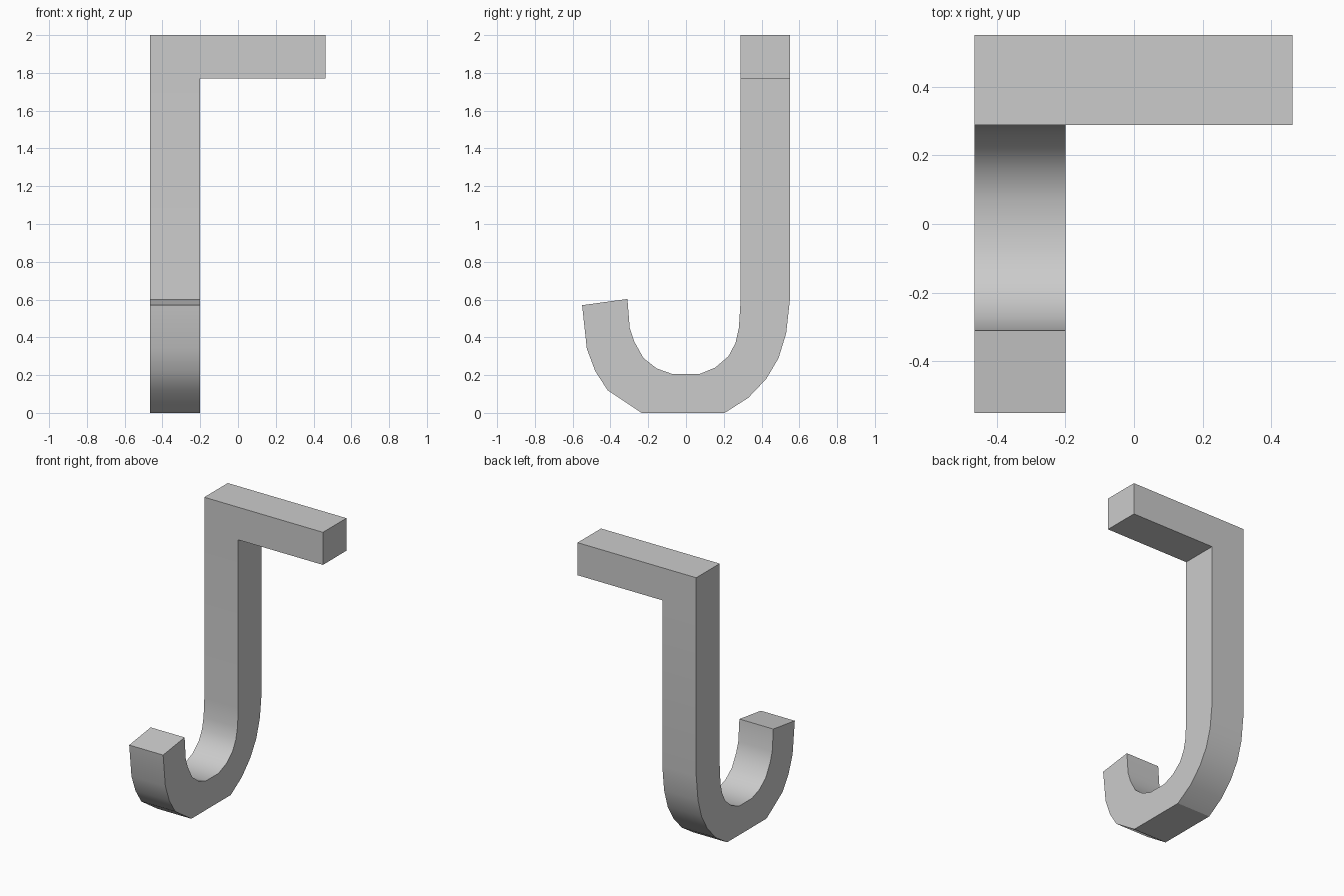
import bpy, bmesh, math

cube = bpy.data.objects.get("Cube")
if cube:
    bpy.data.objects.remove(cube, do_unlink=True)

# Plain grey metal
grey = bpy.data.materials.new("grey")
grey.use_nodes = True
colour = (0.6, 0.6, 0.6, 1)
grey.diffuse_color = colour
grey.node_tree.nodes["Principled BSDF"].inputs["Base Color"].default_value = colour

LEFT, RIGHT, ARM_END = -0.465, -0.2, 0.462
BACK, FRONT = 0.55, 0.288
ARM_BOTTOM, TOP = 1.77, 2.0

# Side profile of the hook in (y, z): outer bend, then inner bend
outer = [(BACK, ARM_BOTTOM), (BACK, 0.6), (0.53, 0.42), (0.49, 0.29),
         (0.425, 0.18), (0.33, 0.08), (0.205, 0), (-0.235, 0),
         (-0.415, 0.12), (-0.48, 0.22), (-0.525, 0.34), (-0.55, 0.57)]
inner = [(-0.31, 0.603), (-0.298, 0.45), (-0.275, 0.38), (-0.225, 0.29),
         (-0.155, 0.235), (-0.07, 0.205), (0.07, 0.205), (0.155, 0.24),
         (0.225, 0.3), (0.262, 0.37), (0.28, 0.45), (FRONT, 0.58),
         (FRONT, ARM_BOTTOM)]

bm = bmesh.new()


def extrude(face, offset):
    """Extrude a face by an offset and return the new end face."""
    result = bmesh.ops.extrude_face_region(bm, geom=[face])["geom"]
    moved = [g for g in result if isinstance(g, bmesh.types.BMVert)]
    bmesh.ops.translate(bm, vec=offset, verts=moved)
    bm.faces.remove(face)
    return next(g for g in result if isinstance(g, bmesh.types.BMFace))


# Hook and post
side = bm.faces.new([bm.verts.new((LEFT, y, z)) for y, z in outer + inner])
copy = side.copy()
extrude(side, (RIGHT - LEFT, 0, 0))
bm.normal_update()

# Corner block, then the arm reaching sideways from it
shoulder = next(f for f in bm.faces
                if all(abs(v.co.z - ARM_BOTTOM) < 1e-4 for v in f.verts))
extrude(shoulder, (0, 0, TOP - ARM_BOTTOM))
corner = next(f for f in bm.faces
              if all(abs(v.co.x - RIGHT) < 1e-4 and v.co.z > ARM_BOTTOM - 0.01
                     for v in f.verts))
extrude(corner, (ARM_END - RIGHT, 0, 0))
bmesh.ops.remove_doubles(bm, verts=bm.verts, dist=1e-4)
bmesh.ops.recalc_face_normals(bm, faces=bm.faces)

mesh = bpy.data.meshes.new("wall_hook")
bm.to_mesh(mesh)
bm.free()
mesh.materials.append(grey)
hook = bpy.data.objects.new("wall_hook", mesh)
bpy.context.collection.objects.link(hook)

# Smooth bends with crisp edges
bpy.context.view_layer.objects.active = hook
hook.select_set(True)
bpy.ops.object.shade_smooth_by_angle(angle=math.radians(30))
